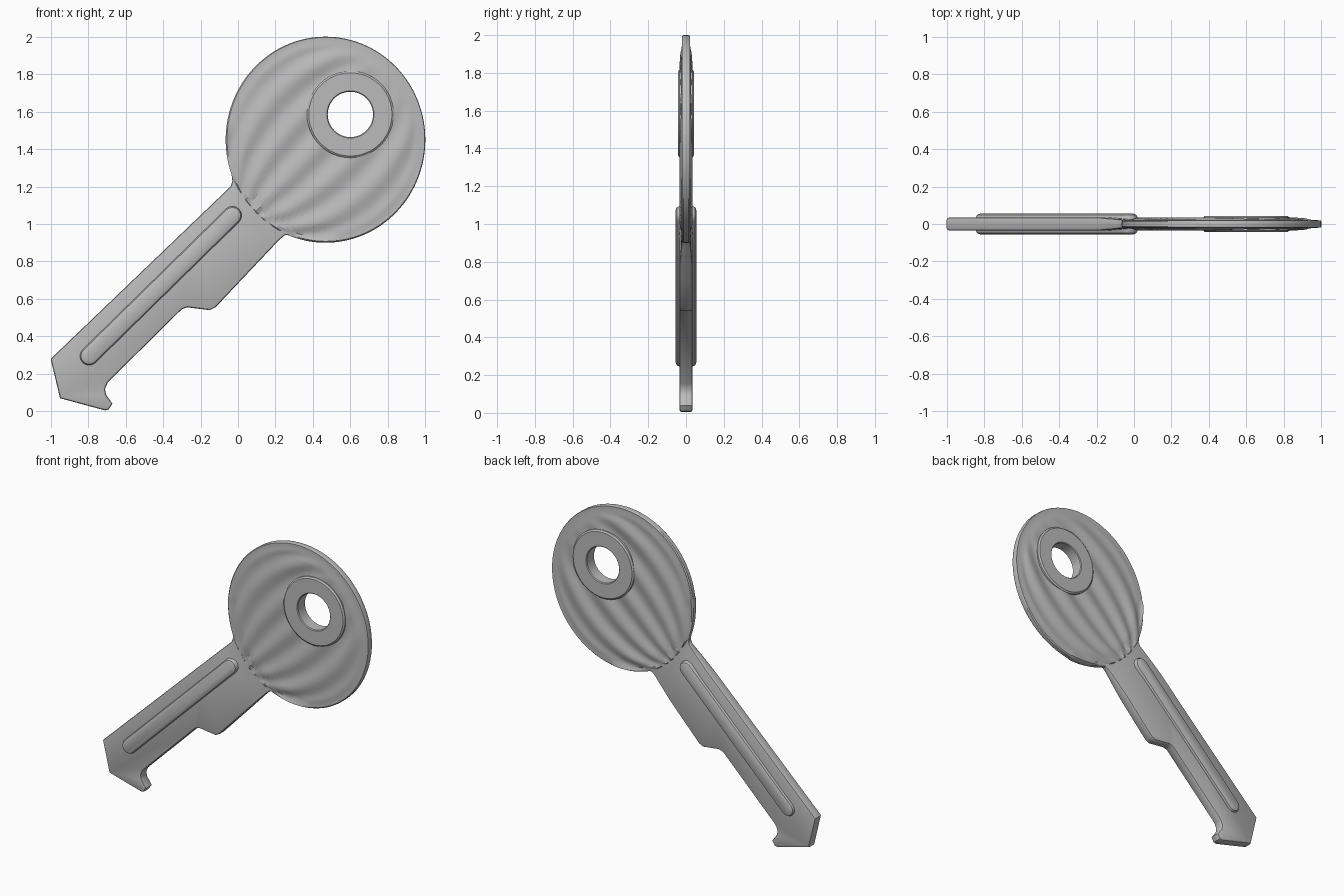
import bpy, bmesh, math
from mathutils import Vector

cube = bpy.data.objects.get("Cube")
if cube:
    bpy.data.objects.remove(cube, do_unlink=True)

metal = bpy.data.materials.new("grey_metal")
metal.use_nodes = True
grey = (0.5, 0.5, 0.5, 1)
metal.diffuse_color = grey
metal.node_tree.nodes["Principled BSDF"].inputs["Base Color"].default_value = grey

HEAD = Vector((0.467, 0, 1.45))
RX, RZ = 0.533, 0.55
HOLE = Vector((0.6, 0, 1.585))
AXIS = Vector((1, 0, 1)).normalized()     # from tip to head
SIDE = Vector((-1, 0, 1)).normalized()


def finish(name, bm, angle=30):
    bmesh.ops.recalc_face_normals(bm, faces=bm.faces)
    mesh = bpy.data.meshes.new(name)
    bm.to_mesh(mesh)
    bm.free()
    ob = bpy.data.objects.new(name, mesh)
    bpy.context.collection.objects.link(ob)
    mesh.materials.append(metal)
    bpy.ops.object.select_all(action="DESELECT")
    ob.select_set(True)
    bpy.context.view_layer.objects.active = ob
    bpy.ops.object.shade_smooth_by_angle(angle=math.radians(angle))
    return ob


def ring_solid(name, sections, count):
    """Closed ring: sections(angle) gives the loop of points at that angle."""
    bm = bmesh.new()
    loops = [[bm.verts.new(p) for p in sections(2 * math.pi * i / count)]
             for i in range(count)]
    n = len(loops[0])
    for i in range(count):
        a, b = loops[i], loops[(i + 1) % count]
        for j in range(n):
            k = (j + 1) % n
            bm.faces.new((a[j], a[k], b[k], b[j]))
    return finish(name, bm)


def plate(name, outline, half, bevel, shape=None):
    """Flat slab in the xz plane with chamfered rims."""
    bm = bmesh.new()
    face = bm.faces.new([bm.verts.new((x, -half, z)) for x, z in outline])
    moved = bmesh.ops.extrude_face_region(bm, geom=[face])["geom"]
    for v in moved:
        if isinstance(v, bmesh.types.BMVert):
            v.co.y = half
    rims = [e for e in bm.edges if abs(e.verts[0].co.y - e.verts[1].co.y) < 1e-5]
    bmesh.ops.bevel(bm, geom=rims, offset=bevel, segments=2, affect="EDGES", profile=0.5)
    if shape:
        shape(bm)
    return finish(name, bm, 35)


def smooth(a, b, x):
    t = min(1, max(0, (x - a) / (b - a)))
    return t * t * (3 - 2 * t)


# Fluted oval head: thickness varies with lines that fan out from the neck
def head_half(p):
    d = p - HEAD
    rho = math.hypot(d.x / RX, d.z / RZ)
    t, v = d.dot(AXIS) / RX, d.dot(SIDE) / RX
    s = v / math.sqrt(max(0.05, 1.12 - t * t))
    fade = (1 - smooth(0.84, 0.95, rho)) if t > -0.6 else 1
    fade *= 1 - smooth(0.4, 0.95, t)
    return 0.02 + 0.007 * (1 - smooth(0.82, 0.97, rho)) + 0.007 * fade * math.cos(2 * math.pi * s / 0.31)


def head_section(a):
    c = Vector((math.cos(a), 0, math.sin(a)))
    inner = HOLE + c * 0.18
    outer = HEAD + Vector((c.x * RX, 0, c.z * RZ))
    steps = 30
    front = []
    for i in range(steps + 1):
        p = inner.lerp(outer, 0.985 * i / steps)
        front.append(p - Vector((0, head_half(p), 0)))
    front.append(outer - Vector((0, 0.013, 0)))
    return front + [Vector((p.x, -p.y, p.z)) for p in reversed(front)]


ring_solid("head", head_section, 120)

# Raised collar around the hole
COLLAR = [(0.121, -0.037), (0.126, -0.042), (0.222, -0.042), (0.232, -0.034)]
COLLAR += [(r, -y) for r, y in reversed(COLLAR)]
ring_solid("hole_collar", lambda a: [HOLE + Vector((r * math.cos(a), y, r * math.sin(a)))
                                     for r, y in COLLAR], 48)


# Blade, thinning where it runs into the head
def thin_neck(bm):
    for u in (0.5, 0.62, 0.74, 0.84):
        bmesh.ops.bisect_plane(bm, geom=bm.verts[:] + bm.edges[:] + bm.faces[:],
                               plane_co=AXIS * u, plane_no=AXIS)
    for v in bm.verts:
        v.co.y *= 1 - 0.62 * smooth(0.6, 0.92, v.co.dot(AXIS))


BLADE = [(-1, 0.28), (-0.95, 0.07), (-0.71, 0.005), (-0.69, 0.01), (-0.67, 0.04),
         (-0.705, 0.09), (-0.71, 0.12), (-0.695, 0.155), (-0.3, 0.545), (-0.27, 0.555),
         (-0.15, 0.54), (-0.12, 0.555), (0.22, 0.915), (0.25, 0.94), (0.33, 0.94),
         (0.35, 1.06), (0.09, 1.32), (-0.04, 1.31), (-0.03, 1.23), (-0.04, 1.2)]
plate("blade", BLADE, 0.035, 0.012, thin_neck)

# Long raised rib through both faces of the blade
LOW, HIGH, WIDE = Vector((-0.795, 0, 0.295)), Vector((-0.03, 0, 1.045)), 0.05
rib = []
for end, start in ((HIGH, -math.pi / 4), (LOW, 3 * math.pi / 4)):
    for i in range(9):
        a = start + math.pi * i / 8
        rib.append((end.x + WIDE * math.cos(a), end.z + WIDE * math.sin(a)))
plate("blade_rib", rib, 0.055, 0.022)
